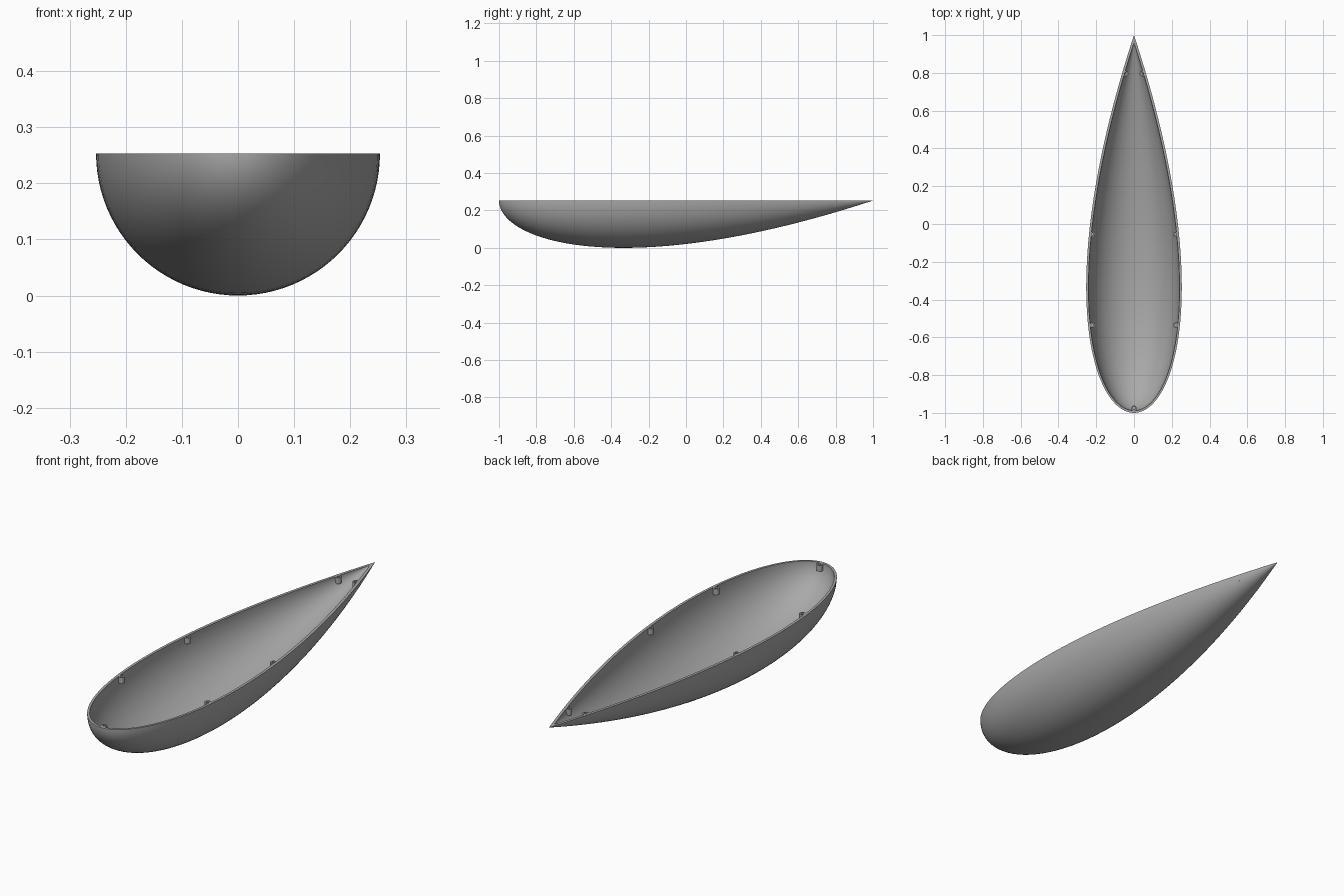
import bpy, bmesh, math
from mathutils import Matrix, Vector

old = bpy.data.objects.get("Cube")
if old:
    bpy.data.objects.remove(old, do_unlink=True)

RADIUS, WALL, TIP_WALL = 0.253, 0.012, 0.04
STATIONS, ARC = 64, 48

grey = bpy.data.materials.new("plain_grey")
grey.use_nodes = True
colour = (0.4, 0.4, 0.4, 1)
grey.diffuse_color = colour
grey.node_tree.nodes["Principled BSDF"].inputs["Base Color"].default_value = colour


def revolve(name, profile, axis, angle, steps, caps=()):
    """Spin a profile round an axis; caps are index quads closing a part turn."""
    bm = bmesh.new()
    rings = []
    for j in range(steps + 1):
        turn = Matrix.Rotation(angle * j / steps, 3, axis)
        rings.append([bm.verts.new(turn @ Vector(p)) for p in profile])
    for a, b in zip(rings, rings[1:]):
        for i in range(len(profile) - 1):
            bm.faces.new((a[i], a[i + 1], b[i + 1], b[i]))
    for quad in caps:
        for ring in (rings[0], rings[-1]):
            bm.faces.new([ring[i] for i in quad])
    bmesh.ops.remove_doubles(bm, verts=bm.verts, dist=0.00002)
    bmesh.ops.dissolve_degenerate(bm, edges=bm.edges, dist=0.00001)
    bmesh.ops.recalc_face_normals(bm, faces=bm.faces)
    mesh = bpy.data.meshes.new(name)
    bm.to_mesh(mesh)
    bm.free()
    mesh.materials.append(grey)
    ob = bpy.data.objects.new(name, mesh)
    bpy.context.collection.objects.link(ob)
    bpy.ops.object.select_all(action="DESELECT")
    ob.select_set(True)
    bpy.context.view_layer.objects.active = ob
    bpy.ops.object.shade_smooth_by_angle(angle=math.radians(40))
    return ob


def teardrop(radius, nose, tail):
    """Blunt nose, pointed tail, widest at a third of the length."""
    points = []
    for i in range(STATIONS + 1):
        s = (1 - math.cos(math.pi * i / STATIONS)) / 2
        r = radius * 1.5 * math.sqrt(3) * math.sqrt(s) * (1 - s)
        points.append((r, nose + (tail - nose) * s, 0))
    return points


# Hollow half teardrop hull with a flat rim
outer = teardrop(RADIUS, -1, 1)
inner = teardrop(RADIUS - WALL, -1 + WALL, 1 - TIP_WALL)
last = 2 * STATIONS + 1
rim = [(i, i + 1, last - i - 1, last - i) for i in range(STATIONS)]
hull = revolve("hull", outer + inner[::-1], "Y", math.pi, ARC, rim)
hull.location.z = RADIUS

# Small pin sockets hanging just below the rim
SOCKET, HOLE, DEPTH = 0.014, 0.007, 0.028
socket_profile = [(0, 0, -DEPTH), (SOCKET, 0, -DEPTH), (SOCKET, 0, 0),
                  (HOLE, 0, 0), (HOLE, 0, -0.02), (0, 0, -0.02)]
places = [("nose_socket", 0, -0.975)]
for side, sign in (("left", 1), ("right", -1)):
    for part, x, y in (("front", 0.22, -0.535), ("middle", 0.22, -0.055), ("tail", 0.044, 0.795)):
        places.append((f"{side}_{part}_socket", sign * x, y))
for name, x, y in places:
    socket = revolve(name, socket_profile, "Z", 2 * math.pi, 24)
    socket.location = (x, y, RADIUS)
